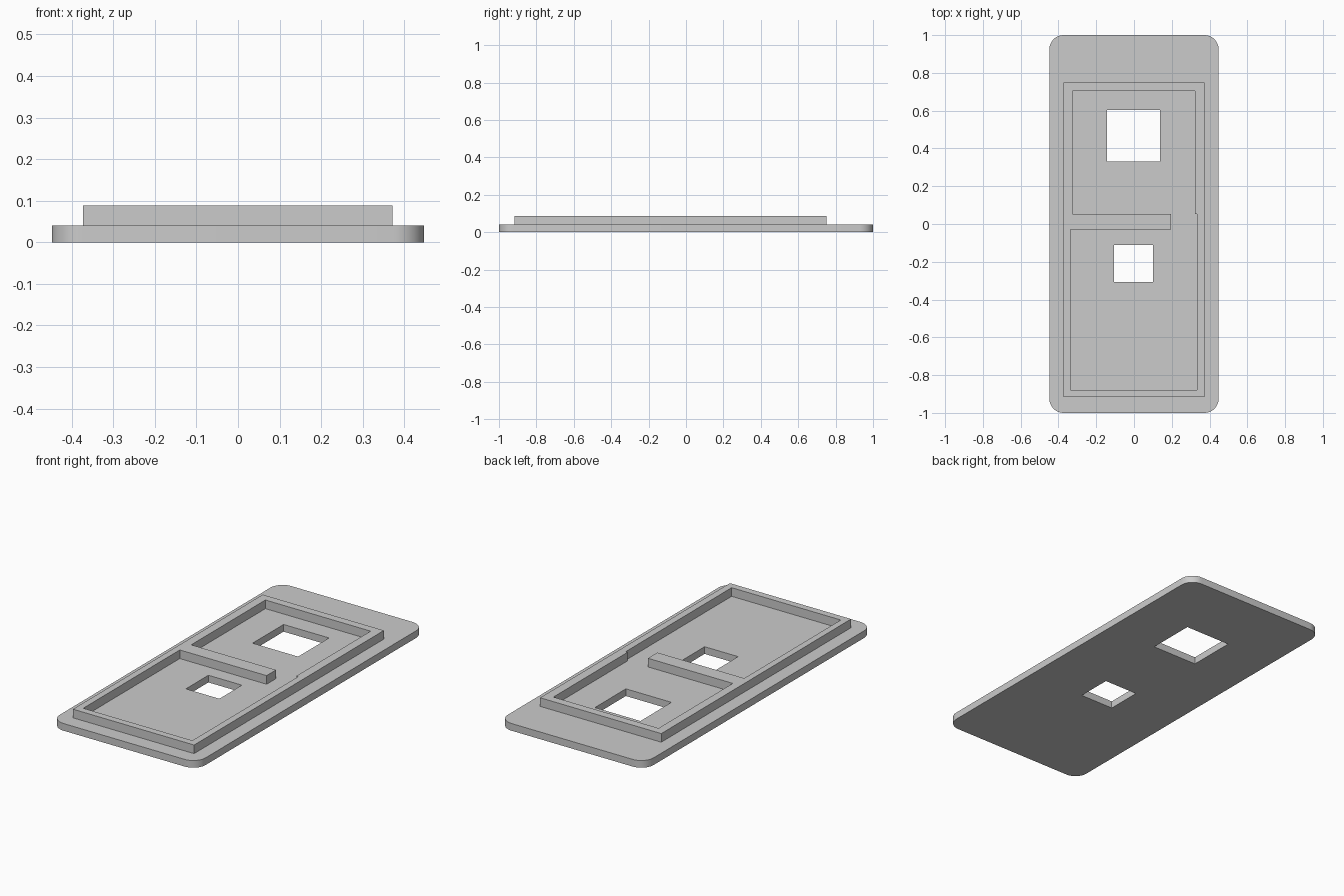
import bpy
import bmesh
from math import cos, sin, pi

cube = bpy.data.objects.get("Cube")
if cube:
    bpy.data.objects.remove(cube, do_unlink=True)

grey = bpy.data.materials.new("light_grey")
grey.use_nodes = True
colour = (0.6, 0.6, 0.6, 1)
grey.diffuse_color = colour
grey.node_tree.nodes["Principled BSDF"].inputs["Base Color"].default_value = colour


def rect(x0, x1, y0, y1):
    return [(x0, y0), (x1, y0), (x1, y1), (x0, y1)]


def rounded_rect(hx, hy, r, steps=10):
    """Centred rectangle outline with arc corners."""
    points = []
    for i, (sx, sy) in enumerate([(1, 1), (-1, 1), (-1, -1), (1, -1)]):
        for k in range(steps + 1):
            a = (i + k / steps) * pi / 2
            points.append((sx * (hx - r) + r * cos(a), sy * (hy - r) + r * sin(a)))
    return points


def extrude_loops(name, loops, z0, z1):
    """Fill the first loop, leave the others open as holes, and extrude upward."""
    bm = bmesh.new()
    edges = []
    for loop in loops:
        verts = [bm.verts.new((x, y, z0)) for x, y in loop]
        edges += [bm.edges.new((v, verts[i - 1])) for i, v in enumerate(verts)]
    bmesh.ops.triangle_fill(bm, edges=edges, use_beauty=True)
    result = bmesh.ops.extrude_face_region(bm, geom=bm.faces[:], use_keep_orig=True)
    top = [g for g in result["geom"] if isinstance(g, bmesh.types.BMVert)]
    bmesh.ops.translate(bm, verts=top, vec=(0, 0, z1 - z0))
    bmesh.ops.recalc_face_normals(bm, faces=bm.faces[:])
    mesh = bpy.data.meshes.new(name)
    bm.to_mesh(mesh)
    bm.free()
    mesh.materials.append(grey)
    obj = bpy.data.objects.new(name, mesh)
    bpy.context.collection.objects.link(obj)
    return obj


# Base plate with rounded corners and two square openings
plate = extrude_loops("base_plate", [
    rounded_rect(0.448, 1.0, 0.075),
    rect(-0.142, 0.138, 0.331, 0.603),
    rect(-0.105, 0.101, -0.308, -0.11),
], 0, 0.04)

# Raised rim whose inner outline wraps around a divider attached on one side
inner_outline = [
    (-0.325, 0.705), (0.322, 0.705), (0.322, 0.053), (0.334, 0.053),
    (0.334, -0.878), (-0.337, -0.878), (-0.337, -0.03), (0.197, -0.03),
    (0.197, 0.053), (-0.325, 0.053),
]
extrude_loops("rim_and_divider", [rect(-0.373, 0.372, -0.917, 0.75), inner_outline],
              0.03, 0.088)

# Smooth the rounded corners only
bpy.ops.object.select_all(action='DESELECT')
plate.select_set(True)
bpy.context.view_layer.objects.active = plate
bpy.ops.object.shade_smooth_by_angle()
